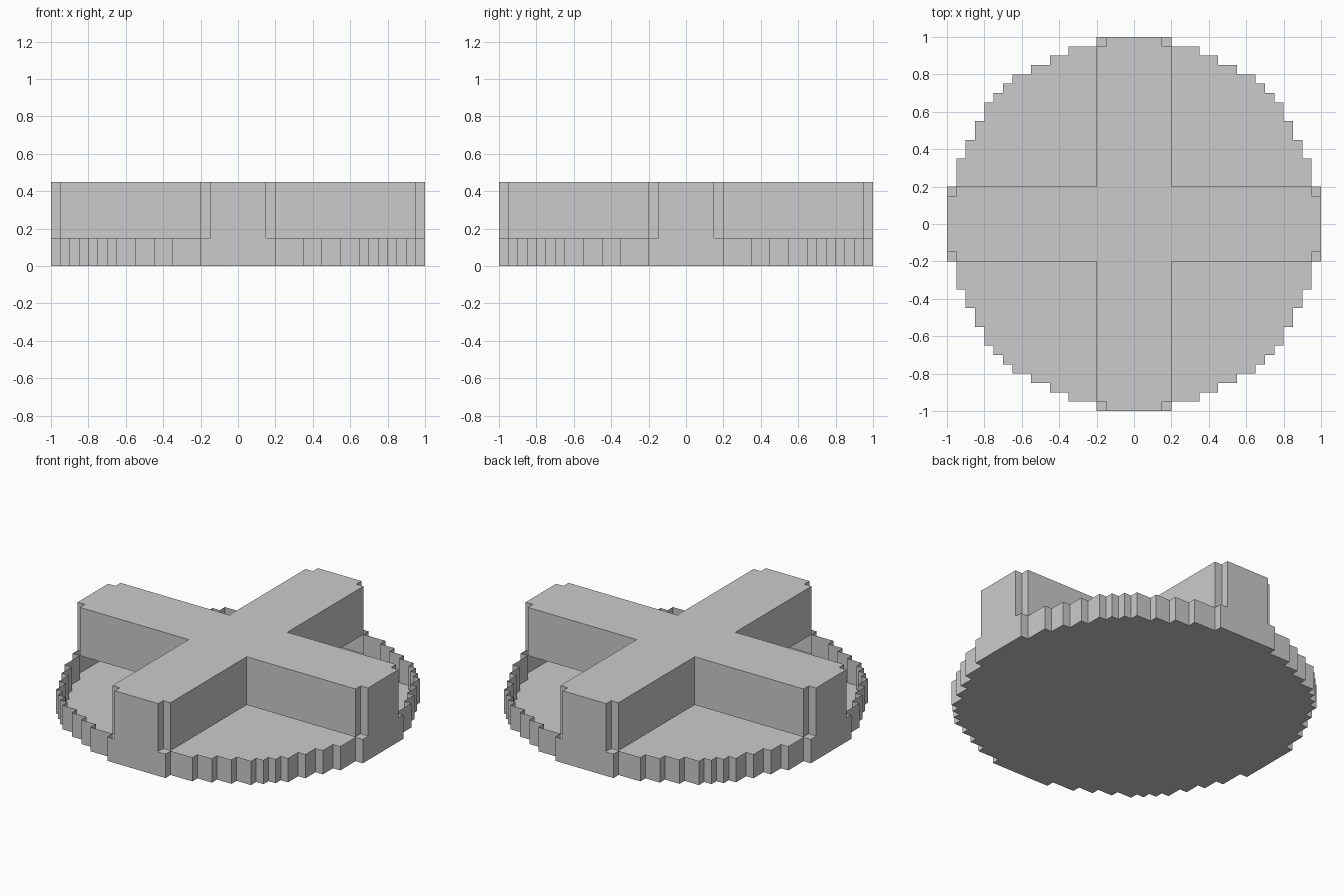
import bpy, bmesh

if "Cube" in bpy.data.objects:
    bpy.data.objects.remove(bpy.data.objects["Cube"])

LEDGE, TOP = 0.15, 0.45          # base height, cross height
ARM, TIP, END = 0.2, 0.15, 0.95  # arm half width, notched tip half width, notch start

# Stepped rim of one quarter: (rim y, x where that step ends)
steps = [(1.0, 0.2), (0.95, 0.35), (0.9, 0.45), (0.85, 0.55), (0.8, 0.65),
         (0.75, 0.7), (0.7, 0.75), (0.65, 0.8), (0.55, 0.85), (0.45, 0.9),
         (0.35, 0.95), (0.2, 1.0)]
rim = [(TIP, 1.0)]
for i, (y, x) in enumerate(steps):
    rim.append((x, y))
    rim.append((x, steps[i + 1][0] if i + 1 < len(steps) else TIP))

# Cross wall of one quarter, running from one arm tip to the next
wall = [(TIP, 1.0), (TIP, END), (ARM, END), (ARM, ARM),
        (END, ARM), (END, TIP), (1.0, TIP)]


def turn(points, n):
    """Rotate points clockwise by n quarter turns."""
    for _ in range(n):
        points = [(y, -x) for x, y in points]
    return points


bm = bmesh.new()


def face(points):
    bm.faces.new([bm.verts.new(p) for p in points])


def strip(path, z0, z1):
    """Upright walls along a path."""
    for a, b in zip(path, path[1:]):
        face([(*a, z0), (*b, z0), (*b, z1), (*a, z1)])


bottom, top = [], []
for n in range(4):
    r, w = turn(rim, n), turn(wall, n)
    nxt = turn(rim, n + 1)[0]
    # Stepped rim, cross walls and the ledge between them
    strip(r, 0, LEDGE)
    strip(w, LEDGE, TOP)
    face([(*p, LEDGE) for p in r + w[-2:0:-1]])
    # Full height end of the arm
    a = r[-1]
    face([(*a, 0), (*nxt, 0), (*nxt, LEDGE), (*nxt, TOP), (*a, TOP), (*a, LEDGE)])
    bottom += [(*p, 0) for p in r]
    top += [(*p, TOP) for p in w]

# Underside and top of the cross
face(bottom)
face(top)

bmesh.ops.remove_doubles(bm, verts=bm.verts, dist=1e-4)
bmesh.ops.recalc_face_normals(bm, faces=bm.faces)
mesh = bpy.data.meshes.new("round_base_with_cross")
bm.to_mesh(mesh)
bm.free()
bpy.context.collection.objects.link(bpy.data.objects.new("round_base_with_cross", mesh))
